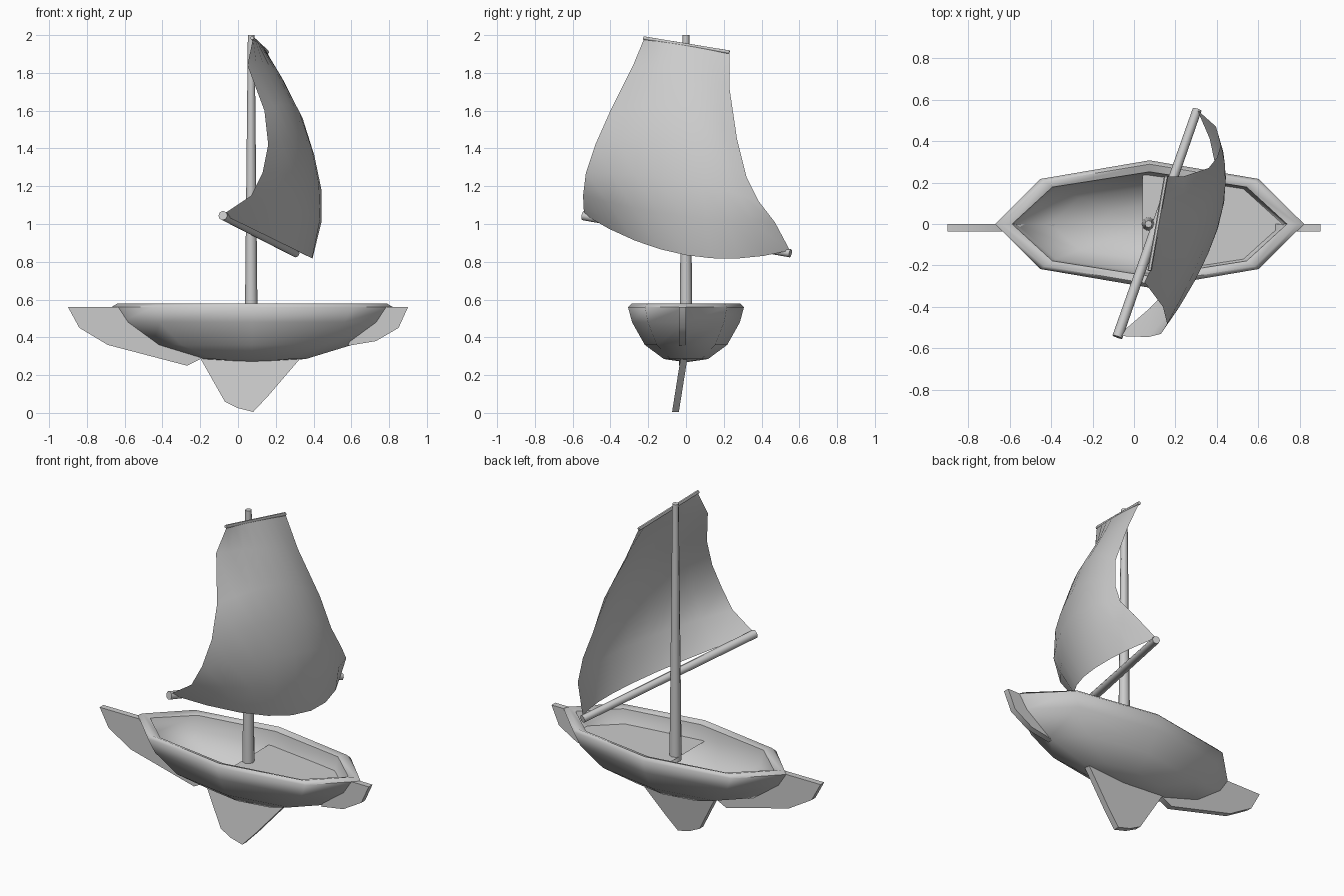
import bpy, math
from mathutils import Vector

if "Cube" in bpy.data.objects:
    bpy.data.objects.remove(bpy.data.objects["Cube"])


def make(name, verts, faces, angle=60):
    me = bpy.data.meshes.new(name)
    me.from_pydata(verts, [], faces)
    me.update()
    ob = bpy.data.objects.new(name, me)
    bpy.context.collection.objects.link(ob)
    bpy.ops.object.select_all(action='DESELECT')
    bpy.context.view_layer.objects.active = ob
    ob.select_set(True)
    bpy.ops.object.mode_set(mode='EDIT')
    bpy.ops.mesh.select_all(action='SELECT')
    if name != "sail":
        bpy.ops.mesh.normals_make_consistent(inside=False)
    bpy.ops.object.mode_set(mode='OBJECT')
    bpy.ops.object.shade_smooth_by_angle(angle=math.radians(angle))
    return ob


def rod(name, a, b, r1, r2, n=8):
    a, b = Vector(a), Vector(b)
    q = (b - a).to_track_quat('Z', 'Y')
    verts = []
    for p, r in ((a, r1), (b, r2)):
        for i in range(n):
            t = math.tau * i / n
            verts.append(p + q @ Vector((r * math.cos(t), r * math.sin(t), 0)))
    faces = [(i, (i + 1) % n, n + (i + 1) % n, n + i) for i in range(n)]
    faces += [tuple(range(n)), tuple(range(n, 2 * n))]
    return make(name, verts, faces)


def fin(name, outline, y_of_z, thick):
    # flat board cut from an x-z outline
    n = len(outline)
    verts = [(x, y_of_z(z) + s * thick / 2, z) for s in (-1, 1) for x, z in outline]
    faces = [(i, (i + 1) % n, n + (i + 1) % n, n + i) for i in range(n)]
    faces += [tuple(range(n)), tuple(range(n, 2 * n))]
    return make(name, verts, faces, 45)


# Hull: eight-sided bowl, outer skin, rim, then inner skin (x scale, y scale, z)
rings = [(.38, .38, .285), (.71, .71, .36), (.93, .93, .48), (1, 1, .56),
         (.96, .94, .578), (.89, .82, .565), (.86, .78, .48), (.64, .58, .38), (.33, .3, .33)]
N, A, B, CX = 8, .745, .307, .075
verts = [(CX + A * sx * math.cos(math.tau * i / N), B * sy * math.sin(math.tau * i / N), z)
         for sx, sy, z in rings for i in range(N)]
faces = [(r * N + i, r * N + (i + 1) % N, (r + 1) * N + (i + 1) % N, (r + 1) * N + i)
         for r in range(len(rings) - 1) for i in range(N)]
lo = len(verts)
verts += [(CX, 0, .268), (CX, 0, .32)]
last = (len(rings) - 1) * N
for i in range(N):
    faces += [(lo, (i + 1) % N, i), (lo + 1, last + i, last + (i + 1) % N)]
make("hull", verts, faces)

# Foredeck
make("deck", [(.04, -.24, .48), (.54, -.17, .48), (.72, 0, .48), (.54, .17, .48), (.04, .24, .48)],
     [(0, 1, 2, 3, 4)])

# Keel and end fins
fin("keel", [(-.2, .29), (-.07, .06), (0, .025), (.08, .005), (.16, .09), (.34, .3)],
    lambda z: -.012 - .043 * (.28 - z) / .27, .036)
fin("stern_fin", [(-.9, .56), (-.84, .45), (-.69, .36), (-.27, .25), (-.19, .29), (-.5, .43), (-.63, .56)],
    lambda z: -.018, .036)
fin("bow_fin", [(.9, .56), (.85, .45), (.73, .38), (.58, .355), (.62, .43), (.78, .56)],
    lambda z: -.018, .036)

# Mast and spars
rod("mast", (.07, 0, .45), (.07, 0, 2), .034, .018)
rod("boom", (-.08, -.545, 1.045), (.305, .553, .845), .025, .022)
rod("yard", (.075, -.225, 1.985), (.155, .23, 1.91), .01, .01, 6)

# Sail: billowed sheet through a left edge, a middle line and a right edge
left = [(.08, -.22, 1.985), (.05, -.28, 1.84), (.14, -.40, 1.6), (.16, -.48, 1.42),
        (.13, -.53, 1.27), (.07, -.545, 1.15), (-.08, -.54, 1.05)]
mid = [(.12, 0, 1.95), (.2, -.02, 1.81), (.3, -.03, 1.62), (.365, -.03, 1.43),
       (.4, -.03, 1.23), (.405, -.02, 1.04), (.36, 0, .835)]
right = [(.155, .23, 1.91), (.24, .23, 1.72), (.36, .27, 1.45), (.4, .32, 1.25),
         (.42, .385, 1.12), (.395, .47, 1.01), (.305, .55, .86)]
C = 9
verts = []
for l, m, r in zip(left, mid, right):
    l, m, r = Vector(l), Vector(m), Vector(r)
    for j in range(C):
        s = 2 * j / (C - 1) - 1
        verts.append(l * (s * (s - 1) / 2) + m * (1 - s * s) + r * (s * (s + 1) / 2))
faces = [(i * C + j, (i + 1) * C + j, (i + 1) * C + j + 1, i * C + j + 1)
         for i in range(len(left) - 1) for j in range(C - 1)]
make("sail", verts, faces)
